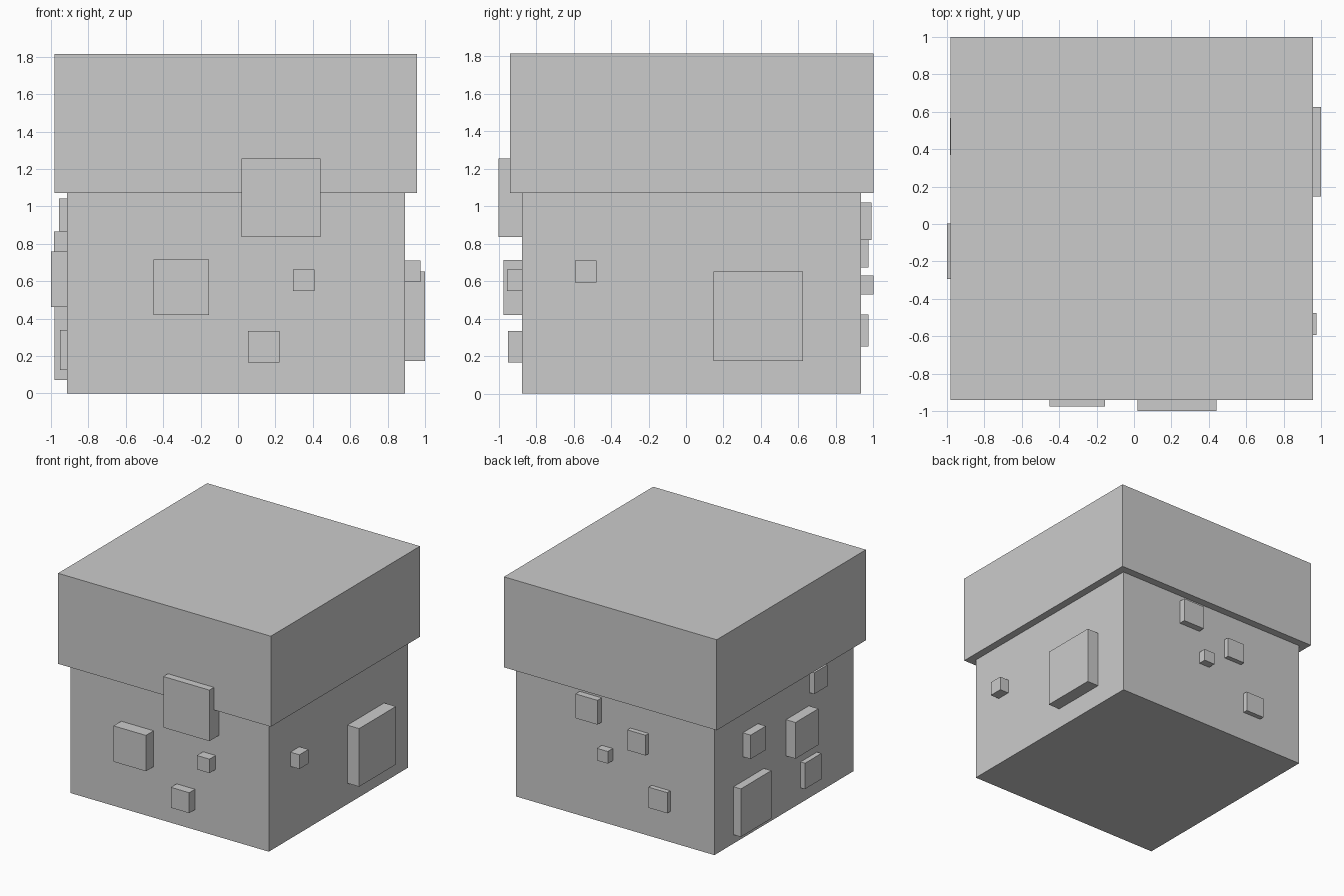
import bpy


def box(name, x0, x1, y0, y1, z0, z1):
    bpy.ops.mesh.primitive_cube_add(
        size=1, location=((x0 + x1) / 2, (y0 + y1) / 2, (z0 + z1) / 2))
    ob = bpy.context.object
    ob.name = name
    ob.scale = (x1 - x0, y1 - y0, z1 - z0)
    bpy.ops.object.transform_apply(location=False, rotation=False, scale=True)
    return ob


# Main body and wider upper slab
X0, X1, Y0, Y1 = -0.913, 0.893, -0.875, 0.935
box("body", X0, X1, Y0, Y1, 0, 1.07)
box("upper_slab", -0.98, 0.957, -0.94, 1.0, 1.07, 1.815)

# Raised square blocks: centre along the wall, centre height, side, outer plane
blocks = {
    "front": [(-0.303, 0.567, 0.295, -0.975), (0.352, 0.605, 0.115, -0.955),
              (0.137, 0.25, 0.168, -0.95), (0.23, 1.046, 0.42, -1.0)],
    "back": [(0.213, 0.92, 0.20, 0.99), (-0.232, 0.758, 0.167, 0.975),
             (0.062, 0.58, 0.10, 1.0), (-0.427, 0.337, 0.17, 0.975)],
    "right": [(-0.535, 0.653, 0.117, 0.975), (0.386, 0.412, 0.478, 1.0)],
    "left": [(0.488, 0.27, 0.395, -0.98), (0.467, 0.767, 0.197, -0.985),
             (-0.145, 0.61, 0.298, -1.0), (-0.293, 0.232, 0.213, -0.953),
             (-0.387, 0.953, 0.175, -0.958)],
}
wall = {"front": Y0, "back": Y1, "right": X1, "left": X0}
for side, items in blocks.items():
    for i, (c, z, s, outer) in enumerate(items, 1):
        h = s / 2
        depth = sorted((wall[side], outer))
        span = (c - h, c + h)
        xy = (*span, *depth) if side in ("front", "back") else (*depth, *span)
        box(f"{side}_block_{i}", *xy, z - h, z + h)
